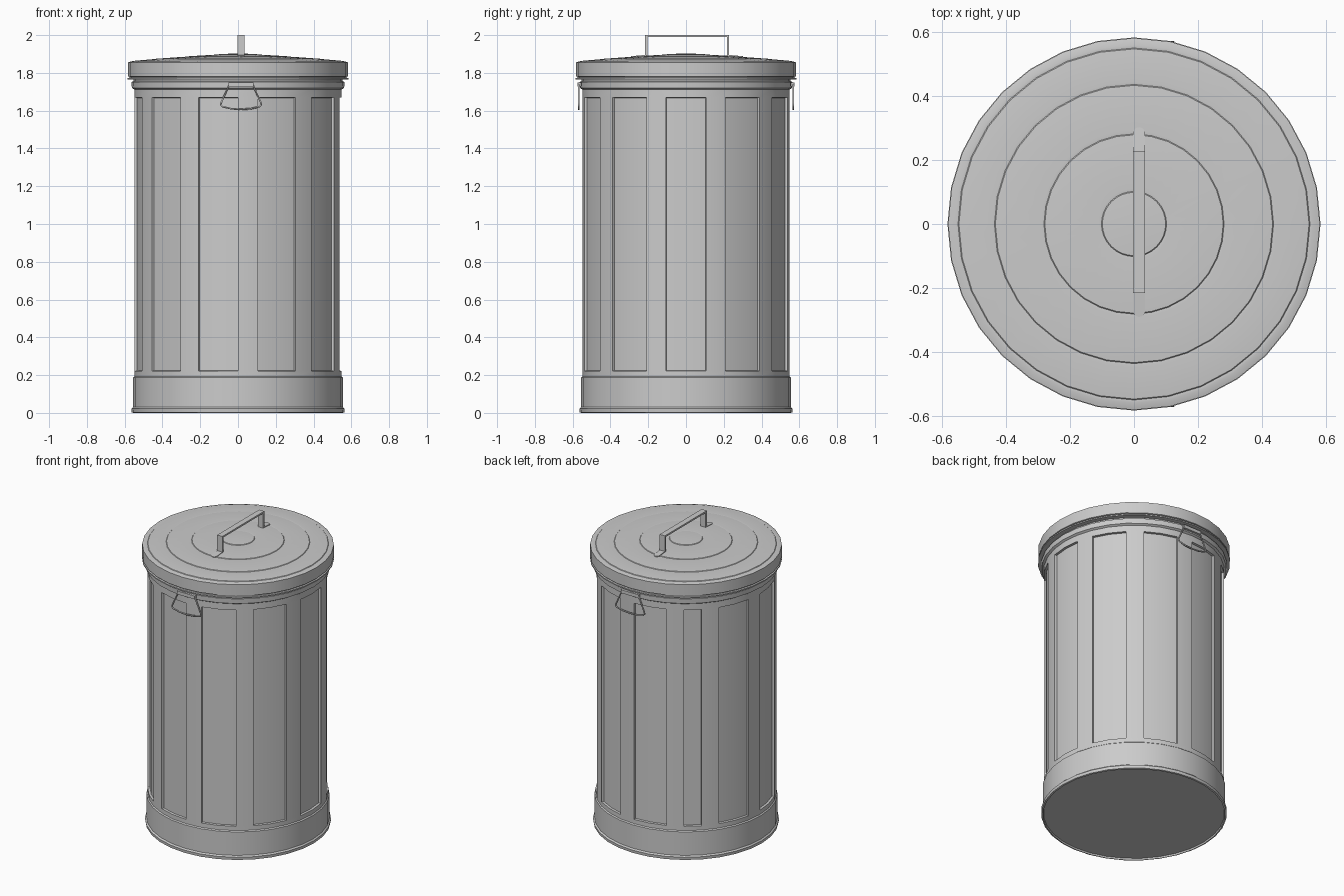
import bpy, bmesh
from math import sin, cos, pi, radians

if "Cube" in bpy.data.objects:
    bpy.data.objects.remove(bpy.data.objects["Cube"])

SIDES = 32


def finish(name, bm, smooth=True):
    bmesh.ops.recalc_face_normals(bm, faces=bm.faces[:])
    mesh = bpy.data.meshes.new(name)
    bm.to_mesh(mesh)
    bm.free()
    ob = bpy.data.objects.new(name, mesh)
    bpy.context.collection.objects.link(ob)
    if smooth:
        bpy.ops.object.select_all(action='DESELECT')
        ob.select_set(True)
        bpy.context.view_layer.objects.active = ob
        bpy.ops.object.shade_smooth_by_angle(angle=radians(30))
    return ob


def lathe(profile):
    """Spin (radius, z) points; column 0 starts at the front. Returns bmesh and face rows."""
    bm = bmesh.new()
    rings = []
    for r, z in profile:
        if r == 0:
            rings.append([bm.verts.new((0, 0, z))] * SIDES)
        else:
            rings.append([bm.verts.new((r * sin(2 * pi * k / SIDES), -r * cos(2 * pi * k / SIDES), z))
                          for k in range(SIDES)])
    rows = []
    for lo, hi in zip(rings, rings[1:]):
        row = []
        for k in range(SIDES):
            n = (k + 1) % SIDES
            quad = list(dict.fromkeys((lo[k], lo[n], hi[n], hi[k])))
            row.append(bm.faces.new(quad))
        rows.append(row)
    return bm, rows


# Body: foot rim, base band, panelled wall, neck and top bead
body_profile = [(0, 0.01), (0.55, 0.01), (0.553, 0), (0.563, 0.003), (0.565, 0.022), (0.556, 0.03),
                (0.556, 0.187), (0.549, 0.193), (0.549, 0.222), (0.549, 1.67), (0.549, 1.712),
                (0.562, 1.72), (0.564, 1.752), (0.552, 1.757), (0.552, 1.80), (0, 1.80)]
bm, rows = lathe(body_profile)
bmesh.ops.recalc_face_normals(bm, faces=bm.faces[:])
wall = rows[8]
# Recessed panels two columns wide, every third column; the last one is narrow
panel_faces = []
for start in range(21, 50, 3):
    panel_faces += [wall[start % SIDES], wall[(start + 1) % SIDES]]
panel_faces.append(wall[19])
bmesh.ops.inset_region(bm, faces=panel_faces, thickness=0.002, depth=-0.014,
                       use_even_offset=True, use_boundary=True)
finish("can_body", bm)

# Lid: shallow cone with stepped rings, skirt and lip
lid_profile = [(0, 1.904)]
for r, z in ((0.105, 1.899), (0.285, 1.887), (0.44, 1.875), (0.554, 1.864)):
    lid_profile += [(r - 0.006, z), (r - 0.003, z - 0.003), (r + 0.006, z - 0.002)]
lid_profile += [(0.582, 1.856), (0.582, 1.782), (0.574, 1.779), (0.574, 1.775), (0.584, 1.773),
                (0.584, 1.765), (0.552, 1.765)]
bm, rows = lathe(lid_profile)
finish("lid", bm)

# Lid handle: flat strap, bent down to two rounded feet
CX, CY, HALF = 0.016, 0.006, 0.019
bm = bmesh.new()
outer = [(-0.222, 1.880), (-0.222, 2.0), (0.222, 2.0), (0.222, 1.880)]
inner = [(-0.210, 1.880), (-0.210, 1.989), (0.210, 1.989), (0.210, 1.880)]
loops = [[[bm.verts.new((CX + sx * HALF, CY + y, z)) for y, z in line]
          for line in (outer, inner)] for sx in (-1, 1)]
(lo, li), (ro, ri) = loops
for i in range(3):
    for a, b in ((lo, li), (li, ri), (ri, ro), (ro, lo)):
        bm.faces.new((a[i], a[i + 1], b[i + 1], b[i]))
for i in (0, 3):
    bm.faces.new((lo[i], li[i], ri[i], ro[i]))
for s in (-1, 1):
    plan = [(-HALF, 0.212), (HALF, 0.212)]
    plan += [(HALF * cos(pi * k / 8), 0.278 + HALF * sin(pi * k / 8)) for k in range(9)]
    vs = [bm.verts.new((CX + x, CY + s * y, 1.896 - (y - 0.212) * 0.09)) for x, y in plan]
    face = bm.faces.new(vs)
    ext = bmesh.ops.extrude_face_region(bm, geom=[face], use_keep_orig=True)
    bmesh.ops.translate(bm, vec=(0, 0, -0.012),
                        verts=[v for v in ext['geom'] if isinstance(v, bmesh.types.BMVert)])
finish("lid_handle", bm, smooth=False)

# Side handles: a hinge bracket and a hanging wire loop at front and back
for label, s in (("front", -1), ("back", 1)):
    bm = bmesh.new()
    bmesh.ops.create_cube(bm, size=1)
    bmesh.ops.scale(bm, vec=(0.13, 0.022, 0.022), verts=bm.verts)
    bmesh.ops.translate(bm, vec=(CX, s * 0.564, 1.739), verts=bm.verts)
    finish(label + "_handle_bracket", bm, smooth=False)

    half = [(0.062, 1.738), (0.105, 1.642), (0.107, 1.630), (0.098, 1.621), (0.05, 1.610)]
    path = [(-x, z) for x, z in half] + [(0, 1.607)] + half[::-1]
    cu = bpy.data.curves.new(label + "_handle_loop", 'CURVE')
    cu.dimensions = '3D'
    cu.bevel_depth = 0.005
    cu.bevel_resolution = 1
    sp = cu.splines.new('POLY')
    sp.points.add(len(path) - 1)
    for p, (x, z) in zip(sp.points, path):
        p.co = (CX + x, s * 0.568, z, 1)
    sp.use_cyclic_u = True
    bpy.context.collection.objects.link(bpy.data.objects.new(cu.name, cu))
